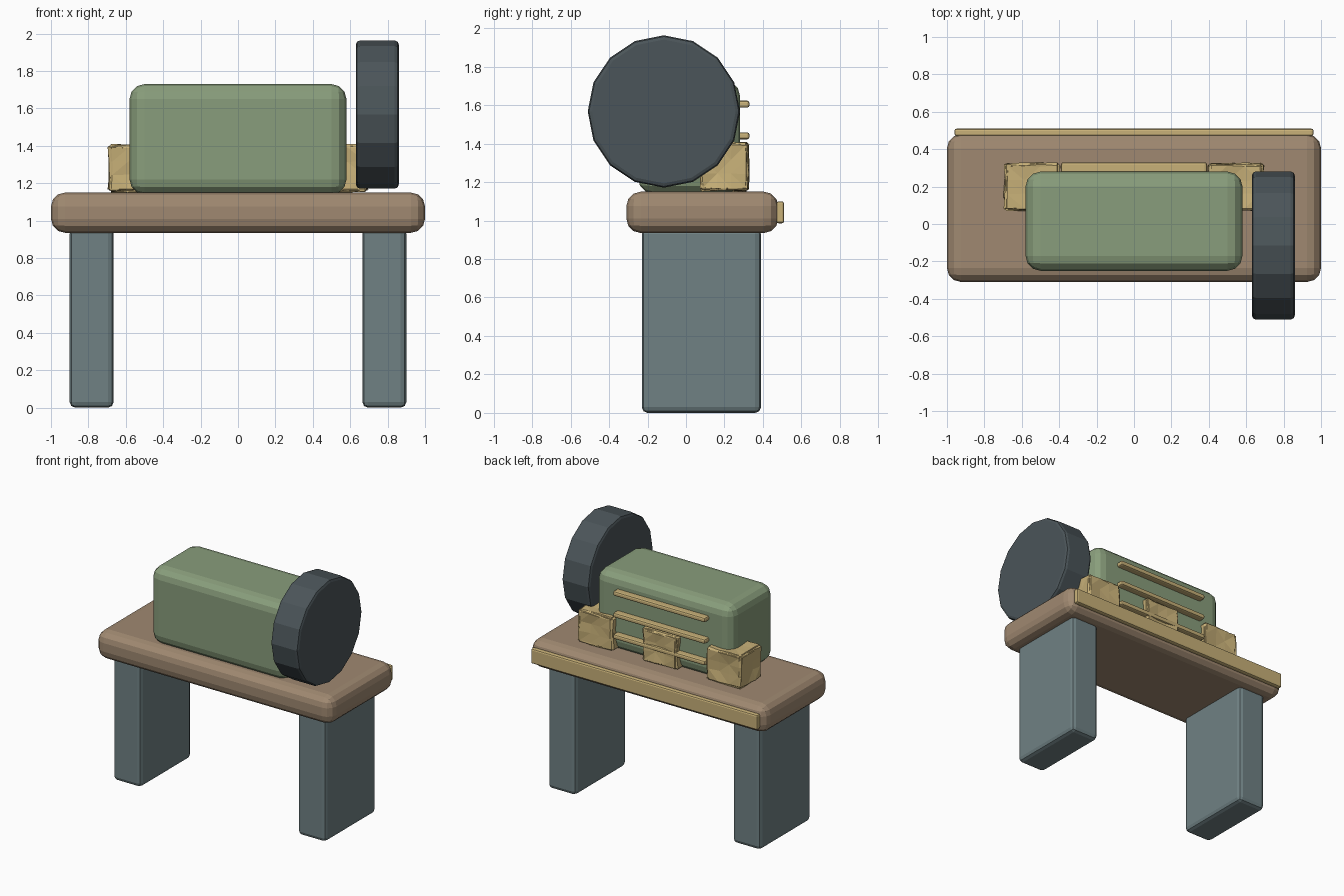
import bpy, bmesh, math, random
from mathutils import Vector, Matrix

if "Cube" in bpy.data.objects:
    bpy.data.objects.remove(bpy.data.objects["Cube"])

random.seed(4)


def material(name, rgb):
    m = bpy.data.materials.new(name)
    m.diffuse_color = (*rgb, 1)
    m.use_nodes = True
    m.node_tree.nodes["Principled BSDF"].inputs["Base Color"].default_value = m.diffuse_color
    return m


WOOD = material("brown_wood", (0.35, 0.25, 0.165))
SLATE = material("slate", (0.16, 0.22, 0.23))
GREEN = material("green_paint", (0.25, 0.34, 0.20))
DARK = material("dark_rubber", (0.07, 0.09, 0.10))
GOLD = material("gold", (0.58, 0.44, 0.19))


def finish(name, bm, mat, bevel=0, segments=3):
    bmesh.ops.recalc_face_normals(bm, faces=bm.faces)
    me = bpy.data.meshes.new(name)
    bm.to_mesh(me)
    bm.free()
    me.materials.append(mat)
    ob = bpy.data.objects.new(name, me)
    bpy.context.collection.objects.link(ob)
    if bevel:
        mod = ob.modifiers.new("rounded_edges", 'BEVEL')
        mod.width, mod.segments = bevel, segments
        mod.limit_method = 'ANGLE'
        mod.angle_limit = math.radians(40)
    return ob


def block_mesh(x, y, z):
    bm = bmesh.new()
    bmesh.ops.create_cube(bm, size=1)
    for v in bm.verts:
        v.co = Vector(r[0] + (c + 0.5) * (r[1] - r[0]) for c, r in zip(v.co, (x, y, z)))
    return bm


def block(name, x, y, z, mat, bevel, segments=3):
    return finish(name, block_mesh(x, y, z), mat, bevel, segments)


# bench top and the trim along its back edge
block("bench_top", (-1, 1), (-0.31, 0.48), (0.935, 1.15), WOOD, 0.075)
block("back_trim", (-0.96, 0.96), (0.47, 0.51), (0.985, 1.10), GOLD, 0.012, 2)

# slab legs
for side, x in (("left", (-0.90, -0.665)), ("right", (0.665, 0.90))):
    block(side + "_leg", x, (-0.23, 0.39), (0, 0.96), SLATE, 0.03, 2)

# main housing with three slats on the back
block("housing", (-0.58, 0.58), (-0.25, 0.28), (1.14, 1.73), GREEN, 0.08)
for i in range(3):
    z = 1.275 + 0.165 * i
    block(f"back_slat_{i}", (-0.39, 0.39), (0.26, 0.33), (z - 0.018, z + 0.018), GOLD, 0.012, 2)

# sixteen sided wheel
bm = bmesh.new()
turn = Matrix.Translation((0.745, -0.115, 1.567)) @ Matrix.Rotation(math.pi / 2, 4, 'Y')
bmesh.ops.create_cone(bm, cap_ends=True, segments=16, radius1=0.396, radius2=0.396,
                      depth=0.23, matrix=turn)
finish("wheel", bm, DARK, 0.022, 2)


# crumpled blocks: every side is creased inwards towards its middle
def crumpled(name, cx):
    half = Vector((0.155, 0.133, 0.132))
    bm = bmesh.new()
    bmesh.ops.create_cube(bm, size=2)
    bmesh.ops.bevel(bm, geom=bm.edges[:], offset=0.12, segments=1, affect='EDGES')
    bmesh.ops.subdivide_edges(bm, edges=bm.edges[:], cuts=2, use_grid_fill=True)
    for v in bm.verts:
        a = sorted(abs(c) for c in v.co)
        dent = 0.10 * (1 - a[1]) + random.uniform(0, 0.06)
        v.co = Vector(c * h for c, h in zip(v.co, half)) * (1 - dent)
        v.co += Vector((cx, 0.198, 1.28))
    bmesh.ops.triangulate(bm, faces=bm.faces[:])
    finish(name, bm, GOLD)


for name, cx in (("left", -0.545), ("middle", 0), ("right", 0.545)):
    crumpled(name + "_crumpled_block", cx)
